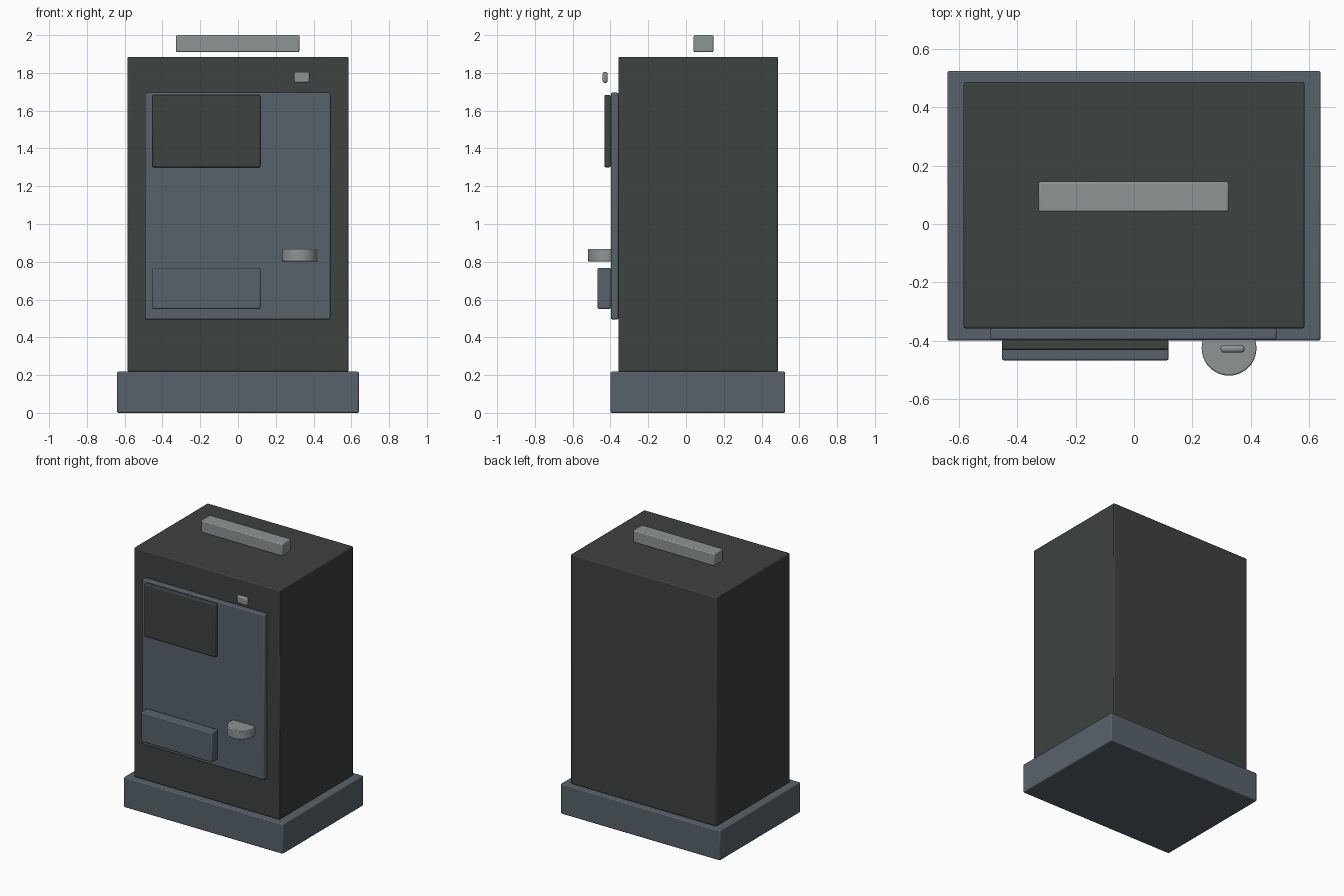
import bpy, math

if "Cube" in bpy.data.objects:
    bpy.data.objects.remove(bpy.data.objects["Cube"])

def material(name, rgb):
    m = bpy.data.materials.new(name)
    m.diffuse_color = (*rgb, 1.0)
    m.use_nodes = True
    m.node_tree.nodes["Principled BSDF"].inputs["Base Color"].default_value = m.diffuse_color
    return m

dark = material("charcoal", (0.047, 0.054, 0.052))
slate = material("slate_blue_grey", (0.098, 0.124, 0.147))
metal = material("light_metal", (0.27, 0.296, 0.296))

def finish(ob, name, mat, bevel, segments=2):
    ob.name = name
    ob.data.name = name
    ob.data.materials.append(mat)
    mod = ob.modifiers.new("soft_edges", "BEVEL")
    mod.width = bevel
    mod.segments = segments
    mod.limit_method = "ANGLE"
    bpy.ops.object.shade_smooth_by_angle(angle=math.radians(35))

def box(name, x, y, z, mat, bevel=0.007, segments=2):
    bpy.ops.mesh.primitive_cube_add(
        size=1, location=[(a + b) / 2 for a, b in (x, y, z)])
    ob = bpy.context.object
    ob.scale = [b - a for a, b in (x, y, z)]
    bpy.ops.object.transform_apply(location=False, rotation=False, scale=True)
    finish(ob, name, mat, bevel, segments)

# Cabinet
box("base", (-0.64, 0.64), (-0.40, 0.525), (0, 0.218), slate)
box("body", (-0.585, 0.585), (-0.358, 0.487), (0.218, 1.885), dark)

# Front door with screen and tray
box("front_panel", (-0.493, 0.489), (-0.398, -0.358), (0.495, 1.695), slate)
box("screen", (-0.453, 0.119), (-0.432, -0.398), (1.30, 1.683), dark)
box("tray", (-0.453, 0.119), (-0.468, -0.398), (0.55, 0.768), slate)

# Floating top bar and indicator
box("top_bar", (-0.328, 0.325), (0.041, 0.145), (1.91, 2.0), metal)
box("indicator", (0.297, 0.379), (-0.441, -0.415), (1.747, 1.805), metal, 0.011, 3)

# Round shelf half sunk into the front panel
bpy.ops.mesh.primitive_cylinder_add(
    vertices=40, radius=0.094, depth=0.067, location=(0.326, -0.426, 0.835))
finish(bpy.context.object, "round_shelf", metal, 0.005)
